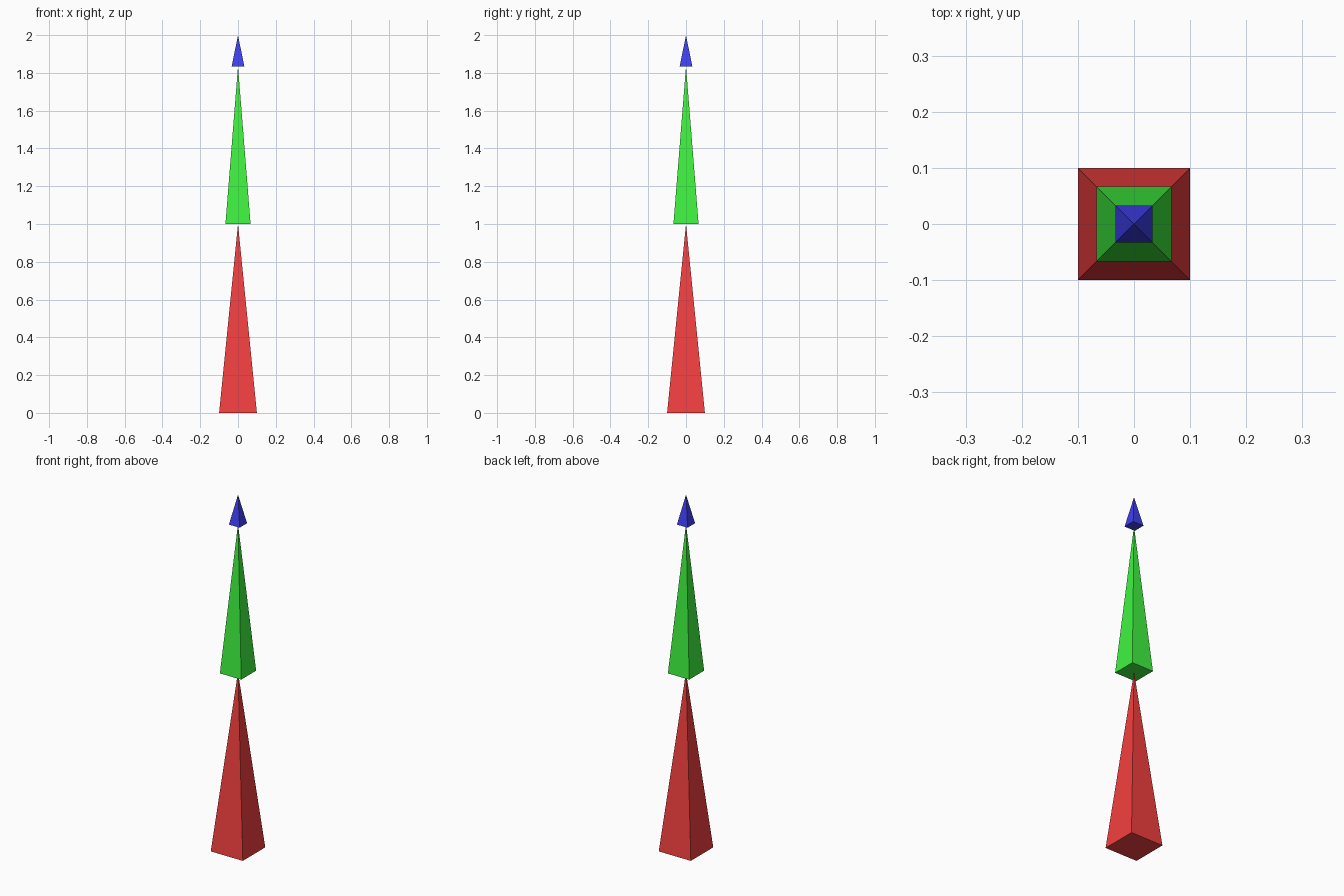
import bpy
from math import pi, sqrt

if "Cube" in bpy.data.objects:
    bpy.data.objects.remove(bpy.data.objects["Cube"])


def spike(name, half_width, z0, z1, color):
    """Square pyramid with a closed base, sides facing the axes."""
    bpy.ops.mesh.primitive_cone_add(
        vertices=4, radius1=half_width * sqrt(2), radius2=0, depth=z1 - z0,
        location=(0, 0, (z0 + z1) / 2), rotation=(0, 0, pi / 4))
    obj = bpy.context.object
    obj.name = name
    bpy.ops.object.transform_apply(location=False, rotation=True, scale=False)
    mat = bpy.data.materials.new(name + "_color")
    mat.diffuse_color = color
    mat.use_nodes = True
    mat.node_tree.nodes["Principled BSDF"].inputs["Base Color"].default_value = mat.diffuse_color
    obj.data.materials.append(mat)


# Three stacked spikes, each standing on the tip of the one below
spike("lower_spike", 0.1, 0.0, 1.0, (0.9, 0.05, 0.05, 1))
spike("middle_spike", 0.0665, 1.0, 1.835, (0.05, 0.9, 0.05, 1))
spike("top_spike", 0.0333, 1.835, 2.0, (0.05, 0.05, 0.9, 1))
